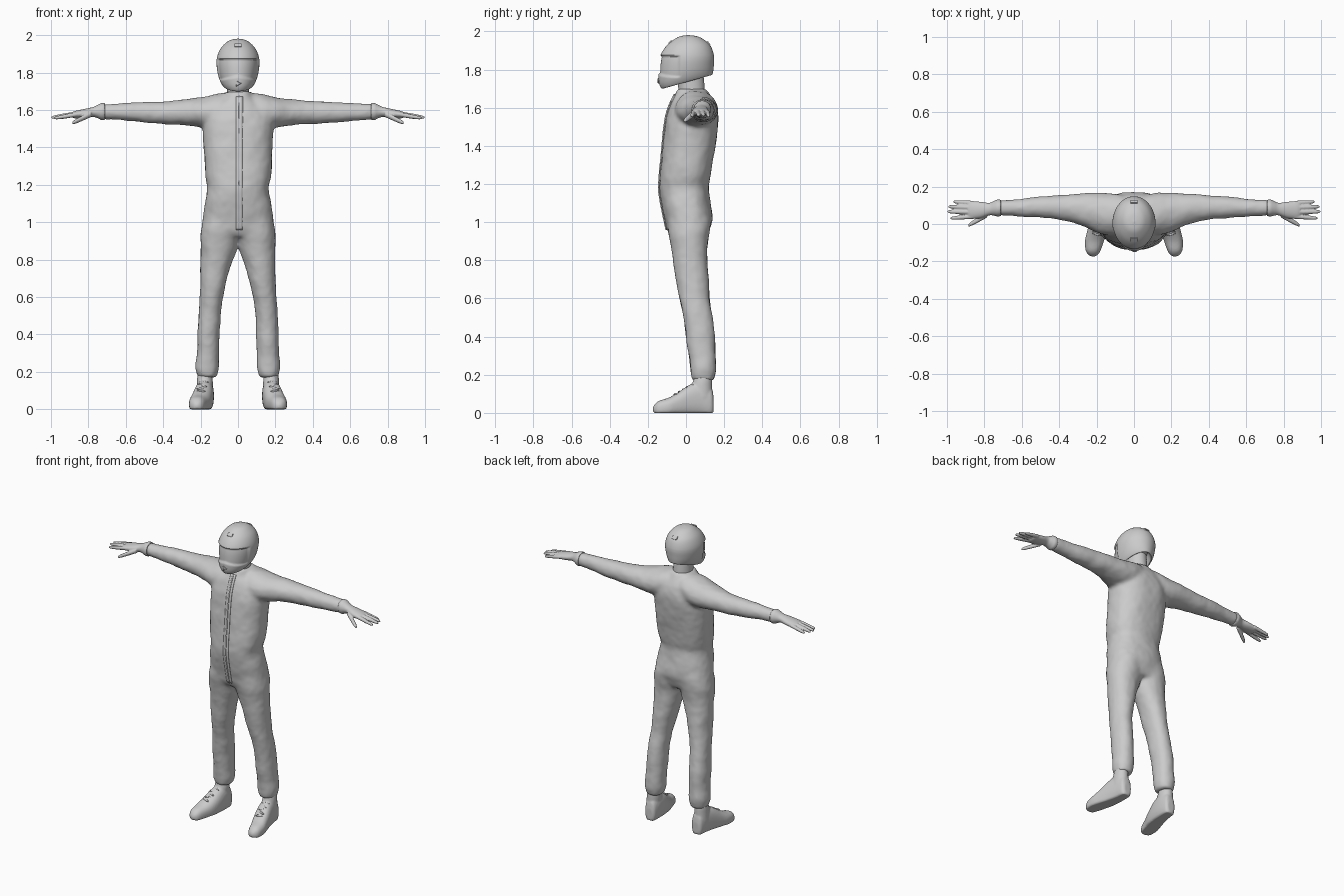
import bpy, bmesh
from math import cos, sin, pi
from mathutils import Vector, Matrix

if "Cube" in bpy.data.objects:
    bpy.data.objects.remove(bpy.data.objects["Cube"])


def catmull(rows, sub):
    """Smoothly resample silhouette rows."""
    rows = [Vector(r) for r in rows]
    out = []
    for i in range(len(rows) - 1):
        p0, p1 = rows[max(i - 1, 0)], rows[i]
        p2, p3 = rows[i + 1], rows[min(i + 2, len(rows) - 1)]
        for k in range(sub):
            t = k / sub
            out.append(p1 + (p2 - p0) * (0.5 * t)
                       + (p0 * 2 - p1 * 5 + p2 * 4 - p3) * (0.5 * t * t)
                       + (p1 * 3 - p0 - p2 * 3 + p3) * (0.5 * t ** 3))
    return out + [rows[-1]]


def loft(bm, rows, place, n=32, sub=4, power=1.0):
    """Rows are (t, low1, high1, low2, high2); place maps (t, a, b) to a point."""
    rings = []
    for t, l1, h1, l2, h2 in catmull(rows, sub):
        ring = []
        for k in range(n):
            c, s = cos(2 * pi * k / n), sin(2 * pi * k / n)
            c = abs(c) ** power * (1 if c > 0 else -1)
            s = abs(s) ** power * (1 if s > 0 else -1)
            a = (l1 + h1) / 2 + c * (h1 - l1) / 2
            b = (l2 + h2) / 2 + s * (h2 - l2) / 2
            ring.append(bm.verts.new(place(t, a, b)))
        rings.append(ring)
    for r, q in zip(rings, rings[1:]):
        for k in range(n):
            j = (k + 1) % n
            bm.faces.new((r[k], r[j], q[j], q[k]))
    bm.faces.new(rings[0][::-1])
    bm.faces.new(rings[-1])


def finish(bm, name, angle=None):
    bmesh.ops.recalc_face_normals(bm, faces=bm.faces)
    me = bpy.data.meshes.new(name)
    bm.to_mesh(me)
    bm.free()
    me.shade_smooth()
    if angle:
        me.set_sharp_from_angle(angle=angle)
    ob = bpy.data.objects.new(name, me)
    bpy.context.collection.objects.link(ob)
    return ob


def fuse(ob, voxel, smooth):
    m = ob.modifiers.new("fuse", 'REMESH')
    m.mode, m.voxel_size, m.use_smooth_shade = 'VOXEL', voxel, True
    m = ob.modifiers.new("soften", 'SMOOTH')
    m.factor, m.iterations = 0.5, smooth


def upright(t, a, b):
    return (a, b, t)


def sideways(t, a, b):
    return (t, a, b)


def forward(t, a, b):
    return (a, t, max(b, 0.0))


# Suit: torso, two legs and two sleeves fused into one skin
bm = bmesh.new()
loft(bm, [(z, -w, w, f, b) for z, w, f, b in (
    (.92, .185, -.075, .105), (.95, .195, -.095, .122), (1.02, .19, -.112, .137),
    (1.1, .178, -.13, .128), (1.18, .163, -.14, .118), (1.215, .17, -.137, .122),
    (1.25, .178, -.135, .13), (1.35, .183, -.127, .147), (1.45, .187, -.117, .163),
    (1.55, .185, -.1, .17), (1.62, .15, -.08, .158), (1.66, .09, -.062, .132),
    (1.70, .068, -.045, .105))], upright, power=0.85)
for s in (1, -1):
    loft(bm, [
        (1.02, -.03, .185, -.1, .13), (.95, -.02, .2, -.095, .125), (.88, .0, .2, -.08, .112),
        (.78, .032, .2, -.065, .115), (.68, .062, .2, -.05, .12), (.58, .083, .205, -.03, .125),
        (.5, .092, .212, -.015, .14), (.4, .098, .218, .0, .153), (.3, .102, .222, .016, .156),
        (.23, .1, .228, .022, .158), (.195, .107, .222, .026, .152), (.17, .115, .215, .034, .145)],
        lambda t, a, b: (s * a, b, t), power=0.92)
    loft(bm, [
        (.05, -.04, .15, 1.53, 1.695), (.12, -.06, .165, 1.5, 1.687), (.2, -.045, .168, 1.505, 1.668),
        (.3, .0, .162, 1.52, 1.656), (.4, .022, .155, 1.525, 1.647), (.5, .033, .147, 1.532, 1.643),
        (.6, .038, .137, 1.54, 1.64), (.7, .044, .127, 1.55, 1.634), (.73, .048, .122, 1.555, 1.63)],
        lambda t, a, b: (s * t, a, b))
suit = finish(bm, "jumpsuit")
fuse(suit, 0.011, 8)
tex = bpy.data.textures.new("cloth_folds", 'CLOUDS')
tex.noise_scale = 0.13
m = suit.modifiers.new("folds", 'DISPLACE')
m.texture, m.strength, m.mid_level = tex, 0.012, 0.5


# Zip flap and zip rail, projected on to the suit front
def zip_strip(name, width, thick):
    bm = bmesh.new()
    bmesh.ops.create_grid(bm, x_segments=3, y_segments=60, size=0.5, matrix=(
        Matrix.Translation((.007, -.4, 1.315)) @ Matrix.Rotation(pi / 2, 4, 'X')
        @ Matrix.Diagonal((width, .71, 1, 1))))
    ob = finish(bm, name, 0.6)
    m = ob.modifiers.new("wrap", 'SHRINKWRAP')
    m.target, m.wrap_method, m.use_project_y = suit, 'PROJECT', True
    m = ob.modifiers.new("thick", 'SOLIDIFY')
    m.thickness, m.offset = thick, 0


zip_strip("zip_flap", .036, .009)
zip_strip("zip_rail", .008, .017)

# Neck
bm = bmesh.new()
loft(bm, [(1.62, -.06, .06, -.035, .1), (1.7, -.058, .058, -.04, .098),
          (1.79, -.058, .058, -.05, .09)], upright)
finish(bm, "neck", 0.8)


# Helmet: tilted lower rim, hollow underneath, recessed visor panel
def step(x):
    x = min(max(x, 0), 1)
    return x * x * (3 - 2 * x)


def helmet_point(t, a, b):
    z = t + 0.28 * min(max((1.88 - t) / .14, 0), 1) * b
    recess = (step((z - 1.775 + .2 * abs(a)) / .012) * step((1.875 - z) / .007)
              * step((-.03 - b) / .012))
    k = 1 - 0.07 * recess
    return (a * k, b * k, z)


bm = bmesh.new()
loft(bm, [(z, -w, w, f, b) for z, w, f, b in (
    (1.80, .066, -.09, .1), (1.745, .072, -.112, .124), (1.735, .081, -.125, .138),
    (1.76, .097, -.141, .143), (1.8, .109, -.145, .146), (1.85, .115, -.141, .148),
    (1.89, .11, -.127, .143), (1.93, .092, -.098, .125), (1.96, .064, -.06, .09),
    (1.975, .038, -.03, .057), (1.981, .004, .008, .016))], helmet_point, n=96, sub=9)
finish(bm, "helmet", 0.7)

# Helmet vents: chin wedge, brow tab and rear fin
bm = bmesh.new()
bmesh.ops.create_cone(bm, cap_ends=True, segments=3, radius1=.028, radius2=.014, depth=.02,
                      matrix=Matrix.Translation((0, -.139, 1.742)) @ Matrix.Rotation(pi / 2, 4, 'X')
                      @ Matrix.Rotation(-pi / 2, 4, 'Z'))
for y, z, tilt in ((-.082, 1.943, .75), (.117, 1.937, -.85)):
    bmesh.ops.create_cube(bm, size=1, matrix=Matrix.Translation((0, y, z))
                          @ Matrix.Rotation(tilt, 4, 'X') @ Matrix.Diagonal((.035, .022, .012, 1)))
finish(bm, "helmet_vents", 0.5)

# Gloves: flared cuff, palm, four fingers and thumb
bm = bmesh.new()
loft(bm, [(.712, .042, .13, 1.547, 1.637), (.73, .04, .131, 1.546, 1.637),
          (.75, .045, .122, 1.556, 1.628), (.775, .046, .113, 1.563, 1.616),
          (.82, .032, .119, 1.558, 1.606), (.87, .028, .12, 1.555, 1.595),
          (.888, .038, .112, 1.562, 1.588)], sideways)
fingers = [((.86, .112, 1.577), (.967, .119, 1.556), .0105),
           ((.86, .088, 1.58), (.993, .093, 1.561), .0115),
           ((.86, .064, 1.58), (.998, .066, 1.56), .0115),
           ((.86, .04, 1.577), (.982, .031, 1.556), .011),
           ((.785, .05, 1.578), (.887, -.008, 1.53), .0135)]
for p, q, r in fingers:
    p, q = Vector(p), Vector(q)
    rows = []
    for t, k in ((0, 1.15), (.5, 1.05), (.85, .85), (.96, .6), (1, .25)):
        c = p.lerp(q, t)
        rows.append((c.x, c.y - r * k, c.y + r * k, c.z - r * k, c.z + r * k))
    loft(bm, rows, sideways, n=16)
glove = finish(bm, "gloves")
fuse(glove, 0.004, 3)
glove.modifiers.new("pair", 'MIRROR').use_mirror_merge = False

# Shoes: flat-soled foot with ankle shaft
bm = bmesh.new()
loft(bm, [(.145, .152, .193, .01, .08), (.132, .137, .21, -.02, .135), (.08, .129, .222, -.02, .162),
          (.02, .131, .236, -.02, .148), (-.04, .142, .251, -.02, .108), (-.09, .16, .262, -.02, .08),
          (-.14, .178, .259, -.02, .064), (-.163, .192, .245, -.01, .046),
          (-.174, .21, .228, .01, .028)], forward, power=0.85)
loft(bm, [(.08, .135, .222, .02, .138), (.14, .134, .22, .028, .137),
          (.17, .137, .218, .038, .136), (.21, .14, .212, .045, .132)], upright)
shoe = finish(bm, "shoes")
fuse(shoe, 0.006, 4)
shoe.modifiers.new("pair", 'MIRROR').use_mirror_merge = False

# Shoe laces
bm = bmesh.new()
for i in range(5):
    t = i / 4
    c = Vector((.183, .03, .146)).lerp(Vector((.2, -.055, .097)), t)
    bmesh.ops.create_uvsphere(bm, u_segments=12, v_segments=8, radius=1,
                              matrix=Matrix.Translation(c) @ Matrix.Rotation(.3 * (-1) ** i, 4, 'Z')
                              @ Matrix.Diagonal((.027, .006, .007, 1)))
laces = finish(bm, "shoe_laces")
laces.modifiers.new("pair", 'MIRROR').use_mirror_merge = False
